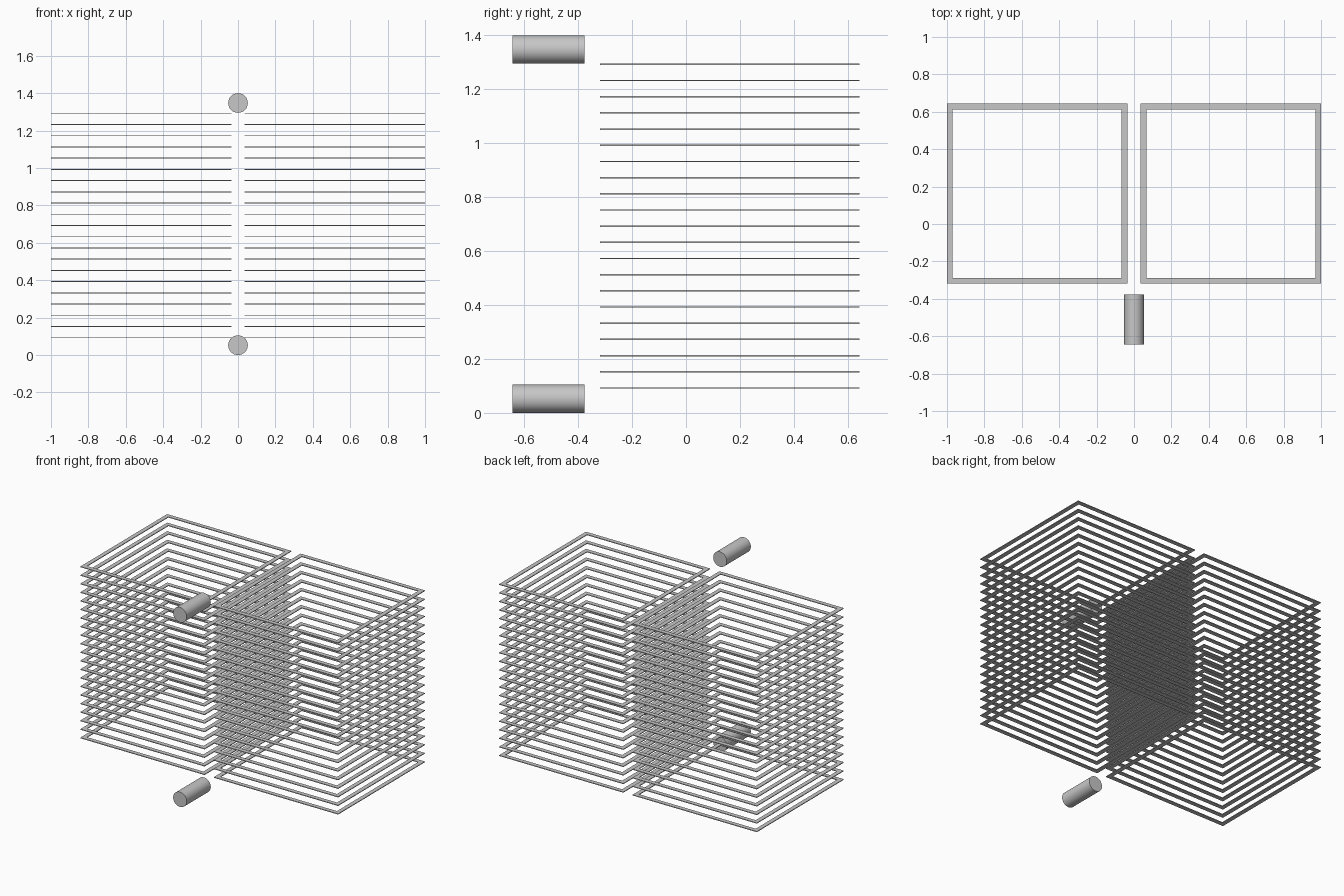
import bpy
import bmesh
from math import radians
from mathutils import Matrix

if "Cube" in bpy.data.objects:
    bpy.data.objects.remove(bpy.data.objects["Cube"], do_unlink=True)

INNER, OUTER = 0.036, 1.0       # frame extent in x
FRONT, BACK = -0.319, 0.643     # frame extent in y
BAR, THICK = 0.03, 0.005        # frame bar width and height
LAYERS, STEP, BASE = 21, 0.06, 0.09
RADIUS = 0.0525

grey = bpy.data.materials.new("mid grey")
grey.use_nodes = True
colour = (0.57, 0.57, 0.57, 1)
grey.diffuse_color = colour
grey.node_tree.nodes["Principled BSDF"].inputs["Base Color"].default_value = colour


def make_object(name, bm):
    mesh = bpy.data.meshes.new(name)
    bm.to_mesh(mesh)
    bm.free()
    mesh.materials.append(grey)
    obj = bpy.data.objects.new(name, mesh)
    bpy.context.collection.objects.link(obj)
    return obj


# Flat square frames, stacked and mirrored into two columns
bm = bmesh.new()
corners = [(INNER, FRONT), (OUTER, FRONT), (OUTER, BACK), (INNER, BACK)]
face = bm.faces.new([bm.verts.new((x, y, BASE)) for x, y in corners])
bm.normal_update()
bmesh.ops.inset_region(bm, faces=[face], thickness=BAR, use_boundary=True,
                       use_even_offset=True)
bmesh.ops.delete(bm, geom=[face], context='FACES')
frames = make_object("stacked_frames", bm)
solid = frames.modifiers.new("thickness", 'SOLIDIFY')
solid.thickness = THICK
solid.offset = 1
stack = frames.modifiers.new("stack", 'ARRAY')
stack.count = LAYERS
stack.use_relative_offset = False
stack.use_constant_offset = True
stack.constant_offset_displace = (0, 0, STEP)
frames.modifiers.new("second_column", 'MIRROR').use_mirror_merge = False

# Horizontal round pegs in front of the gap, below and above
for name, z in (("lower_peg", RADIUS), ("upper_peg", 1.4 - RADIUS)):
    bm = bmesh.new()
    place = Matrix.Translation((0, -0.51, z)) @ Matrix.Rotation(radians(90), 4, 'X')
    bmesh.ops.create_cone(bm, cap_ends=True, segments=32, radius1=RADIUS,
                          radius2=RADIUS, depth=0.267, matrix=place)
    peg = make_object(name, bm)
    bpy.ops.object.select_all(action='DESELECT')
    peg.select_set(True)
    bpy.context.view_layer.objects.active = peg
    bpy.ops.object.shade_smooth_by_angle(angle=radians(40))
